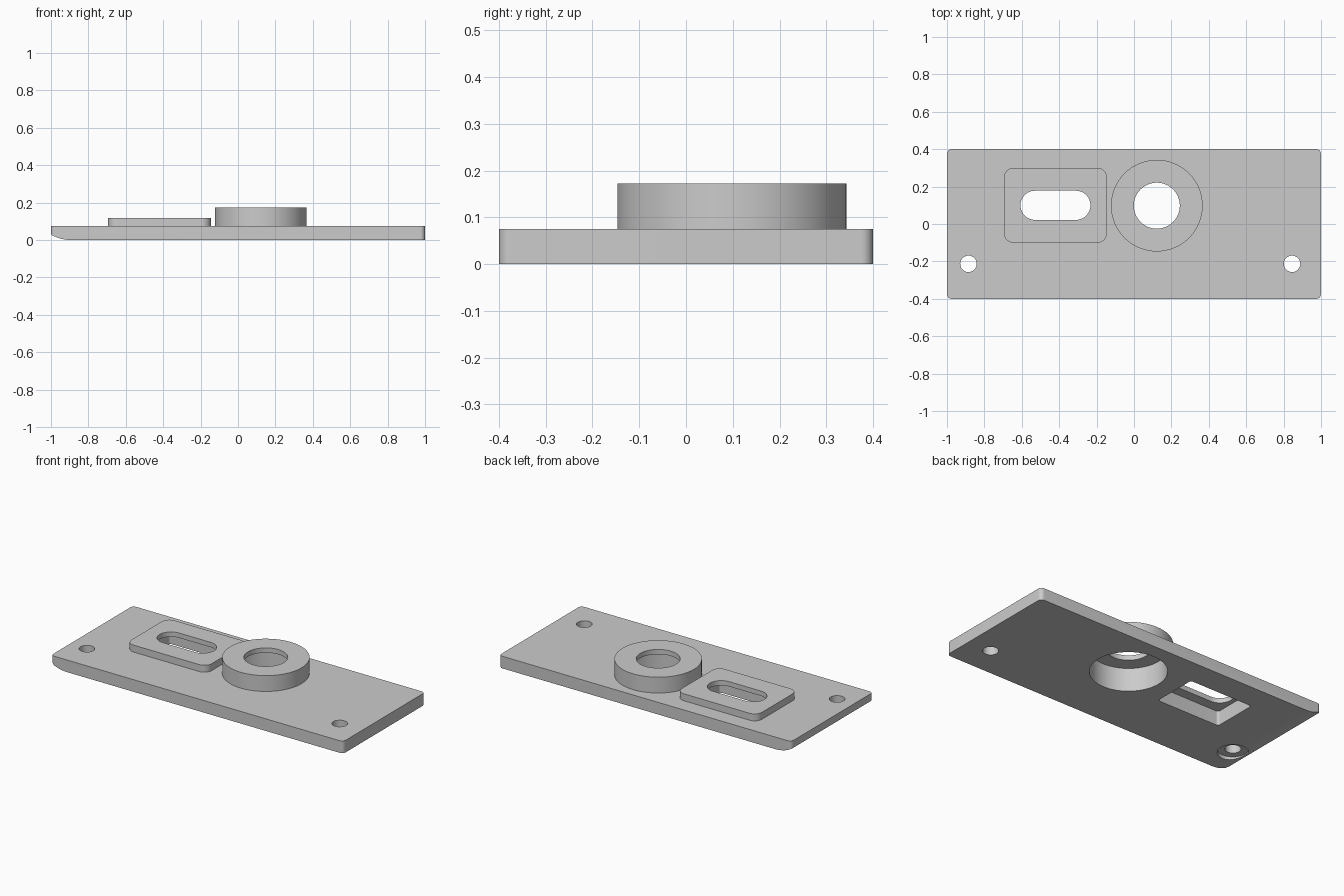
import bpy
import bmesh
from math import cos, sin, pi, sqrt, radians
from mathutils import Vector

cube = bpy.data.objects.get("Cube")
if cube:
    bpy.data.objects.remove(cube, do_unlink=True)

grey = bpy.data.materials.new("plain grey")
grey.use_nodes = True
GREY = (0.6, 0.6, 0.6, 1)
grey.diffuse_color = GREY
grey.node_tree.nodes["Principled BSDF"].inputs["Base Color"].default_value = GREY


def rounded(cx, cy, hx, hy, r, steps=12):
    """Outline of a rounded rectangle; a circle or slot when r fills it."""
    pts = []
    for k, (sx, sy) in enumerate([(1, 1), (-1, 1), (-1, -1), (1, -1)]):
        for i in range(steps + 1):
            a = (k + i / steps) * pi / 2
            p = Vector((cx + sx * (hx - r) + r * cos(a),
                        cy + sy * (hy - r) + r * sin(a), 0))
            if not pts or (p - pts[-1]).length > 1e-5:
                pts.append(p)
    if (pts[0] - pts[-1]).length < 1e-5:
        pts.pop()
    return pts


def circle(cx, cy, r):
    return rounded(cx, cy, r, r, r, 16)


def prism(name, outline, offset):
    """Solid made by sweeping a flat outline along an offset."""
    bm = bmesh.new()
    face = bm.faces.new([bm.verts.new(p) for p in outline])
    moved = bmesh.ops.extrude_face_region(bm, geom=[face])["geom"]
    bmesh.ops.translate(bm, vec=offset,
                        verts=[v for v in moved if isinstance(v, bmesh.types.BMVert)])
    bmesh.ops.recalc_face_normals(bm, faces=bm.faces)
    mesh = bpy.data.meshes.new(name)
    bm.to_mesh(mesh)
    bm.free()
    mesh.materials.append(grey)
    ob = bpy.data.objects.new(name, mesh)
    bpy.context.collection.objects.link(ob)
    return ob


def upright(name, outline, z0, z1):
    return prism(name, [p + Vector((0, 0, z0)) for p in outline], (0, 0, z1 - z0))


def combine(body, tool, operation):
    mod = body.modifiers.new(tool.name, "BOOLEAN")
    mod.operation = operation
    mod.solver = "EXACT"
    mod.object = tool
    bpy.context.view_layer.objects.active = body
    bpy.ops.object.modifier_apply(modifier=mod.name)
    bpy.data.objects.remove(tool, do_unlink=True)


PLATE, PAD, RING = 0.075, 0.118, 0.173   # top heights
LIP = 0.03                               # thickness left above the recesses
pad_c, ring_c = (-0.42, 0.1), (0.122, 0.098)
hole_y, hole_r = -0.213, 0.044

# Base plate with a raised pad and a round boss
body = upright("mounting_plate", rounded(0, 0, 1, 0.4, 0.025), 0, PLATE)
combine(body, upright("slot_pad", rounded(*pad_c, 0.275, 0.2, 0.05), PLATE / 2, PAD), "UNION")
combine(body, upright("ring_boss", circle(*ring_c, 0.245), PLATE / 2, RING), "UNION")

# Curved lower edge at one end
R, start = 0.22, -0.89
curve = []
for i in range(13):
    x = start - 0.13 * i / 12
    curve.append(Vector((x, -0.6, R - sqrt(R * R - (x - start) ** 2))))
curve += [Vector((-1.02, -0.6, -0.1)), Vector((start, -0.6, -0.1))]
combine(body, prism("end_curve", curve, (0, 1.2, 0)), "DIFFERENCE")

# Recesses from below, then openings right through
cuts = [
    ("pad_recess", rounded(*pad_c, 0.215, 0.14, 0.015), PAD - LIP),
    ("ring_recess", circle(*ring_c, 0.214), RING - LIP),
    ("counterbore", circle(-0.885, hole_y, 0.086), 0.022),
    ("slot", rounded(*pad_c, 0.187, 0.078, 0.078), 0.3),
    ("bore", circle(*ring_c, 0.123), 0.3),
    ("right_hole", circle(-0.885, hole_y, hole_r), 0.3),
    ("left_hole", circle(0.845, hole_y, hole_r), 0.3),
]
for name, outline, top in cuts:
    combine(body, upright(name, outline, -0.1, top), "DIFFERENCE")

# Smooth round walls, keep corners crisp
bpy.ops.object.select_all(action="DESELECT")
body.select_set(True)
bpy.context.view_layer.objects.active = body
bpy.ops.object.shade_smooth_by_angle(angle=radians(30))
